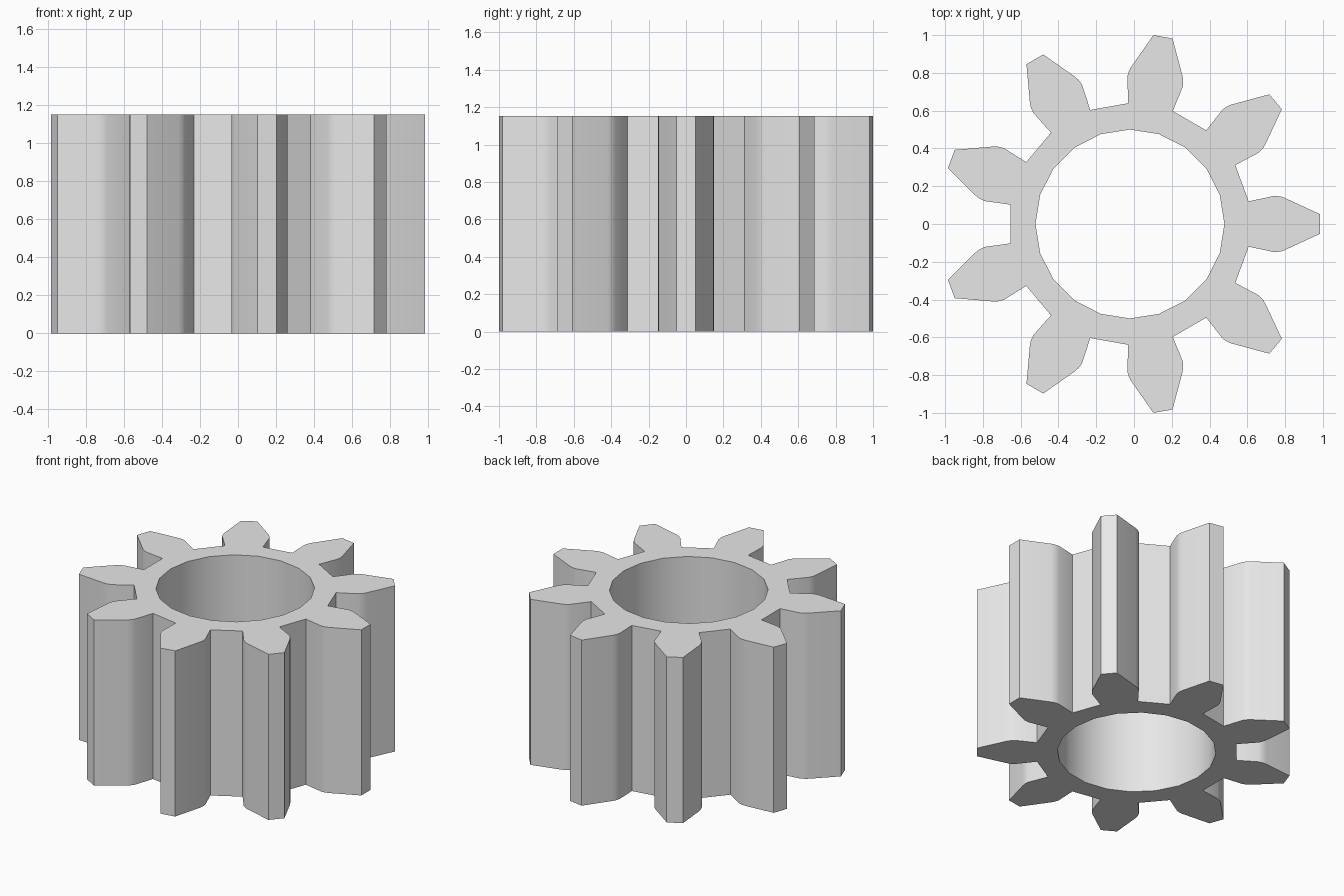
import bpy, bmesh
from math import pi, cos, sin
from mathutils import Vector, Matrix

cube = bpy.data.objects.get("Cube")
if cube:
    bpy.data.objects.remove(cube, do_unlink=True)

TEETH = 9
BORE_SIDES = 20
BORE_RADIUS = 0.5
HEIGHT = 1.152
CENTRE_X = -0.0215

# Half profile of one tooth pointing along +x, from root to tip
HALF_TOOTH = [(0.628, 0.12), (0.765, 0.149), (0.796, 0.146),
              (0.82, 0.138), (1.0064, 0.0515)]


def tooth_outline():
    """Full outer outline: the mirrored half tooth, repeated around."""
    tooth = [(x, -y) for x, y in HALF_TOOTH] + HALF_TOOTH[::-1]
    points = []
    for i in range(TEETH):
        turn = Matrix.Rotation(2 * pi * i / TEETH, 2)
        points += [turn @ Vector(p) for p in tooth]
    return points


def bore_outline():
    step = 2 * pi / BORE_SIDES
    return [Vector((cos(i * step), sin(i * step))) * BORE_RADIUS
            for i in range(BORE_SIDES)]


def add_wall(bm, outline):
    """Upright wall along a closed outline; returns bottom and top edges."""
    rings = [[bm.verts.new((p.x + CENTRE_X, p.y, z)) for p in outline]
             for z in (0, HEIGHT)]
    low, high = rings
    n = len(outline)
    for i in range(n):
        j = (i + 1) % n
        bm.faces.new((low[i], low[j], high[j], high[i]))
    return [[bm.edges.get((r[i], r[(i + 1) % n])) for i in range(n)]
            for r in rings]


# Gear body: toothed wall, bore wall and the two ring-shaped caps
bm = bmesh.new()
outer = add_wall(bm, tooth_outline())
inner = add_wall(bm, bore_outline())
for outer_edges, inner_edges in zip(outer, inner):
    bmesh.ops.triangle_fill(bm, edges=outer_edges + inner_edges,
                            normal=(0, 0, 1), use_beauty=True)
bmesh.ops.recalc_face_normals(bm, faces=bm.faces[:])

mesh = bpy.data.meshes.new("pinion_gear")
bm.to_mesh(mesh)
bm.free()
gear = bpy.data.objects.new("pinion_gear", mesh)
bpy.context.collection.objects.link(gear)

# Plain grey material
grey = bpy.data.materials.new("light_grey")
grey.use_nodes = True
colour = (0.8, 0.8, 0.8, 1)
grey.diffuse_color = colour
grey.node_tree.nodes["Principled BSDF"].inputs["Base Color"].default_value = colour
mesh.materials.append(grey)

# Smooth flanks and bore, crisp tips, roots and rims
bpy.ops.object.select_all(action='DESELECT')
gear.select_set(True)
bpy.context.view_layer.objects.active = gear
bpy.ops.object.shade_smooth_by_angle(angle=pi / 6)
